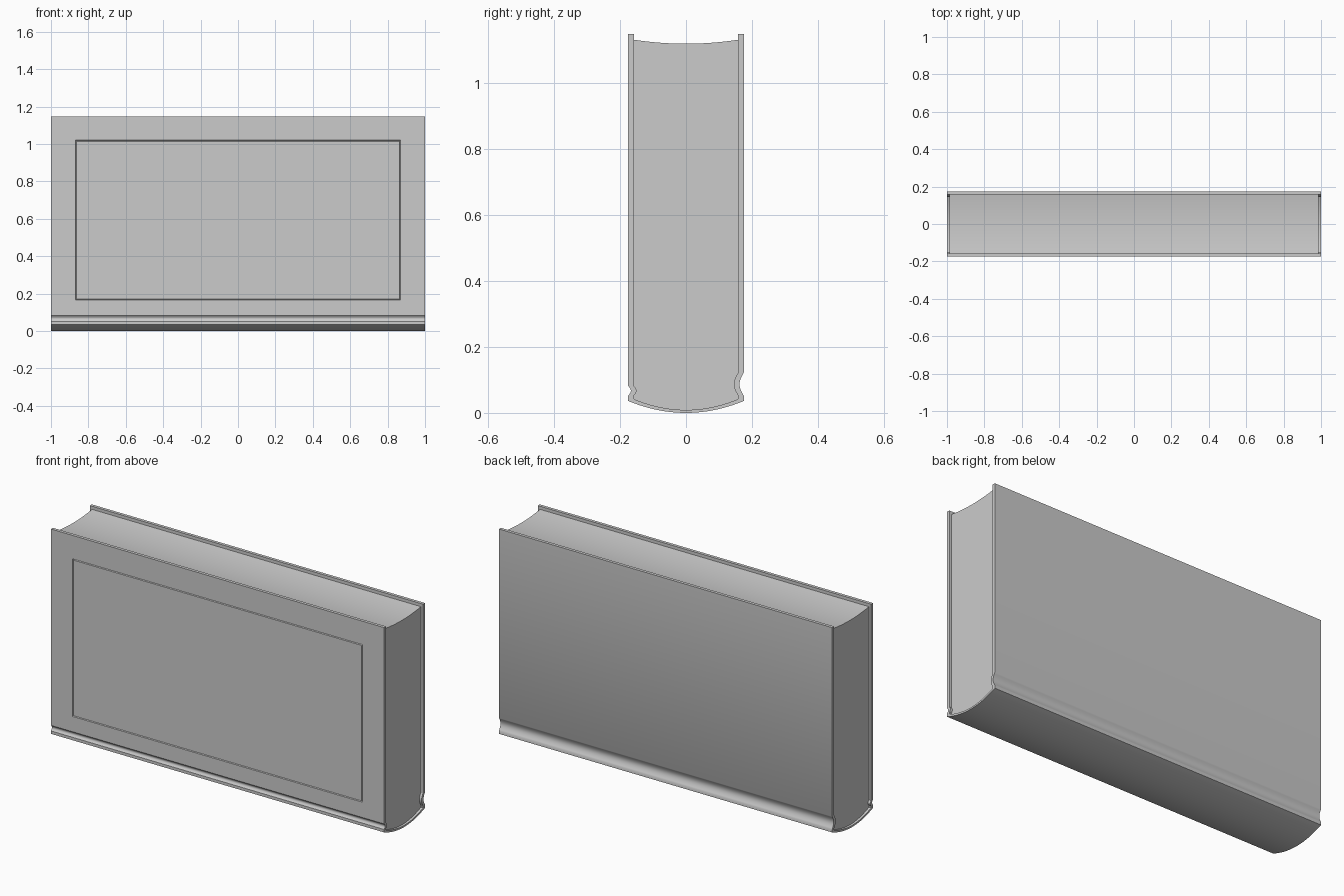
import bpy, bmesh, math

if "Cube" in bpy.data.objects:
    bpy.data.objects.remove(bpy.data.objects["Cube"])

TOP, HALF = 1.147, 0.175


def side_path(sign, y, z_low, z_high, depth, z_bottom):
    """Cover side from top edge down through the rounded hinge groove."""
    pts = [(sign * y, TOP)]
    n = 12
    for i in range(n + 1):
        t = i / n
        pts.append((sign * (y - depth * math.sin(math.pi * t)),
                    z_high + (z_low - z_high) * t))
    pts.append((sign * y, z_bottom))
    return pts


def spine_path(y, z_edge, z_mid, n=24):
    """Shallow spine curve between the two sides (end points left out)."""
    return [(y * s, z_mid + (z_edge - z_mid) * s * s)
            for s in (-1 + 2 * i / n for i in range(1, n))]


def full_path(y, z_edge, z_mid):
    front = side_path(-1, y, 0.052, 0.082, 0.008, z_edge)
    back = side_path(1, y, 0.052, 0.122, 0.013, z_edge)
    return front + spine_path(y, z_edge, z_mid) + back[::-1]


def finish(bm, name):
    me = bpy.data.meshes.new(name)
    bm.to_mesh(me)
    bm.free()
    ob = bpy.data.objects.new(name, me)
    bpy.context.collection.objects.link(ob)
    bpy.ops.object.select_all(action='DESELECT')
    ob.select_set(True)
    bpy.context.view_layer.objects.active = ob
    bpy.ops.object.shade_smooth_by_angle()
    return ob


def extrude_x(bm, faces, length):
    geo = bmesh.ops.extrude_face_region(bm, geom=faces)["geom"]
    bmesh.ops.translate(bm, vec=(length, 0, 0),
                        verts=[g for g in geo if isinstance(g, bmesh.types.BMVert)])
    bmesh.ops.recalc_face_normals(bm, faces=bm.faces[:])


def tooled_frame(bm, sign, half_x, z0, z1):
    """Press a thin rectangular V groove into a board."""
    face = max((f for f in bm.faces if f.normal.y * sign > 0.99),
               key=lambda f: (round(f.calc_area(), 2), f.calc_center_median().y * sign))
    bmesh.ops.inset_individual(bm, faces=[face], thickness=0.05)
    mid = face.calc_center_median()
    for v in face.verts:
        v.co.x = math.copysign(half_x, v.co.x)
        v.co.z = z1 if v.co.z > mid.z else z0
    for depth in (-0.006, 0.006):
        bmesh.ops.inset_individual(bm, faces=[face], thickness=0.004, depth=depth)


# Case binding: boards, hinge grooves and rounded spine in one shell
outer = full_path(HALF, 0.036, 0.0)
inner = full_path(HALF - 0.017, 0.042, 0.009)
bm = bmesh.new()
a = [bm.verts.new((-1, *p)) for p in outer]
b = [bm.verts.new((-1, *p)) for p in inner]
caps = [bm.faces.new((a[i], a[i + 1], b[i + 1], b[i])) for i in range(len(a) - 1)]
extrude_x(bm, caps, 2)
tooled_frame(bm, -1, 0.87, 0.165, 1.02)
tooled_frame(bm, 1, 0.89, 0.165, 1.085)
finish(bm, "book_cover")

# Page block with hollow fore-edge, slightly shorter than the cover
y_in = HALF - 0.017
fore_edge = [(y_in * (1 - 2 * i / 20), 1.118 + 0.012 * (1 - 2 * i / 20) ** 2)
             for i in range(21)]
bm = bmesh.new()
page = bm.faces.new([bm.verts.new((-0.987, *p)) for p in inner[1:-1] + fore_edge])
extrude_x(bm, [page], 1.974)
finish(bm, "page_block")
